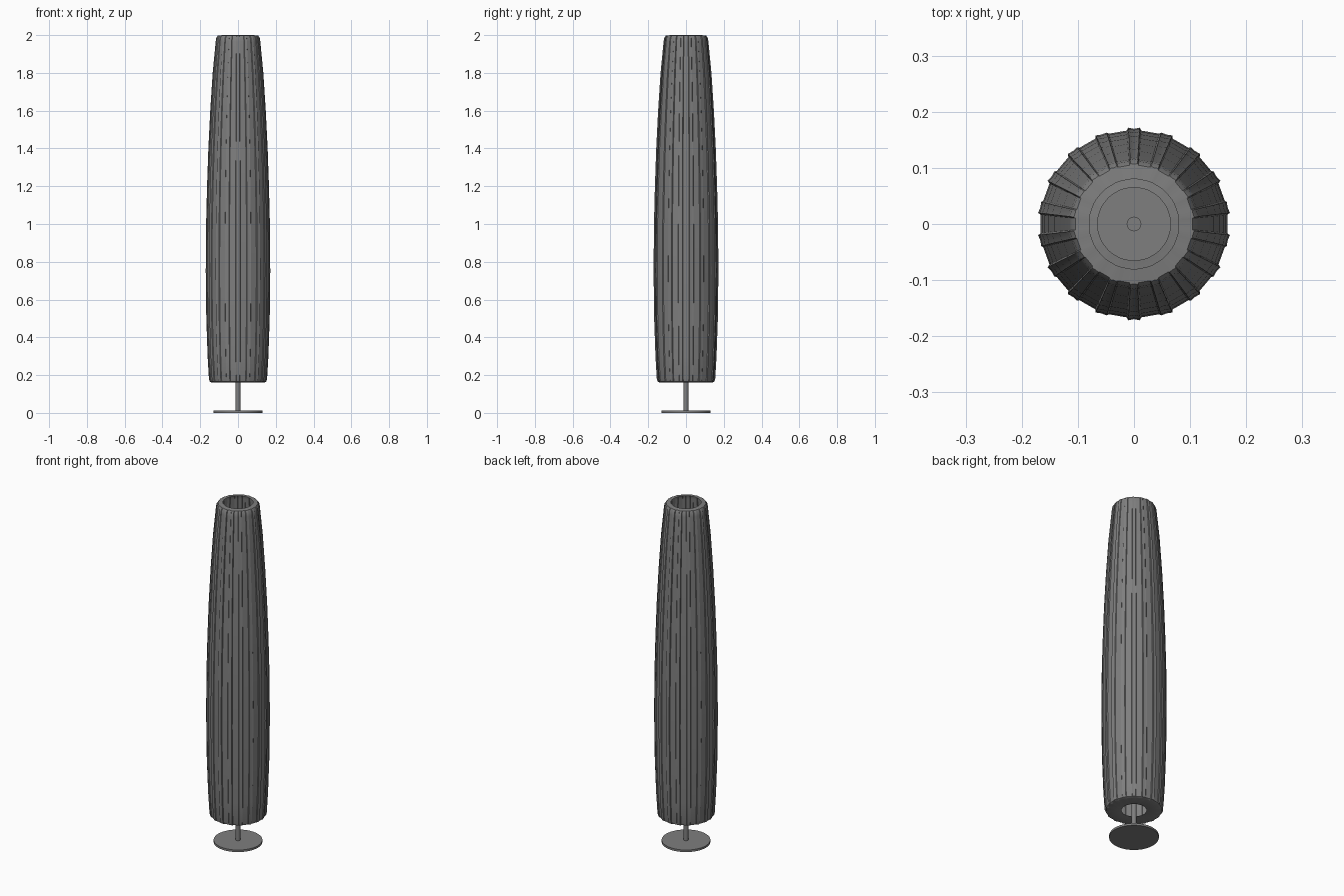
import bpy, bmesh
from math import sin, cos, radians

if "Cube" in bpy.data.objects:
    bpy.data.objects.remove(bpy.data.objects["Cube"], do_unlink=True)

grey = bpy.data.materials.new("mid grey")
grey.use_nodes = True
grey.diffuse_color = (0.21, 0.21, 0.21, 1)
grey.node_tree.nodes["Principled BSDF"].inputs["Base Color"].default_value = grey.diffuse_color


def finish(name, bm):
    bmesh.ops.recalc_face_normals(bm, faces=bm.faces)
    mesh = bpy.data.meshes.new(name)
    bm.to_mesh(mesh)
    bm.free()
    mesh.materials.append(grey)
    obj = bpy.data.objects.new(name, mesh)
    bpy.context.collection.objects.link(obj)
    bpy.ops.object.select_all(action="DESELECT")
    obj.select_set(True)
    bpy.context.view_layer.objects.active = obj
    bpy.ops.object.shade_smooth_by_angle(angle=radians(30))
    return obj


def cylinder(name, radius, bottom, top, sides):
    bm = bmesh.new()
    bmesh.ops.create_cone(bm, cap_ends=True, segments=sides, radius1=radius,
                          radius2=radius, depth=top - bottom)
    bmesh.ops.translate(bm, verts=bm.verts, vec=(0, 0, (top + bottom) / 2))
    return finish(name, bm)


# Round foot and stem
cylinder("base_plate", 0.13, 0, 0.012, 48)
cylinder("stem", 0.013, 0.012, 0.4, 24)

# Pleated shade: open shell with rolled-in lips (radius, height, rib depth)
PROFILE = [
    (0.065, 0.165, 0), (0.085, 0.162, 0.001), (0.135, 0.16, 0.003),
    (0.146, 0.165, 0.004), (0.15, 0.18, 0.005), (0.157, 0.3, 0.005),
    (0.164, 0.5, 0.005), (0.167, 0.75, 0.005), (0.165, 1.0, 0.005),
    (0.16, 1.2, 0.005), (0.153, 1.4, 0.005), (0.143, 1.6, 0.005),
    (0.13, 1.8, 0.005), (0.115, 1.965, 0.004), (0.112, 1.985, 0.004),
    (0.105, 1.997, 0.003), (0.08, 2.0, 0),
]
PANELS = 18
STEP = 360 / PANELS

# Angle and rib height around one panel: flange, flat panel, flange, groove
section = []
for i in range(PANELS):
    mid = i * STEP
    for offset, rise in ((-6.6, 1), (-5.6, 0), (5.6, 0), (6.6, 1), (10, 0.5)):
        a = radians(mid + offset)
        # Flanges stand a little prouder on the edge away from the side panels
        outward = offset * sin(radians(2 * mid))
        if rise == 1 and outward < -0.01:
            rise = 0.6
        section.append((a, rise))

bm = bmesh.new()
rings = []
for radius, z, depth in PROFILE:
    rings.append([bm.verts.new(((radius + depth * rise) * cos(a),
                                (radius + depth * rise) * sin(a), z))
                  for a, rise in section])
for low, high in zip(rings, rings[1:]):
    for k in range(len(low)):
        n = (k + 1) % len(low)
        bm.faces.new((low[k], low[n], high[n], high[k]))
finish("pleated_shade", bm)
